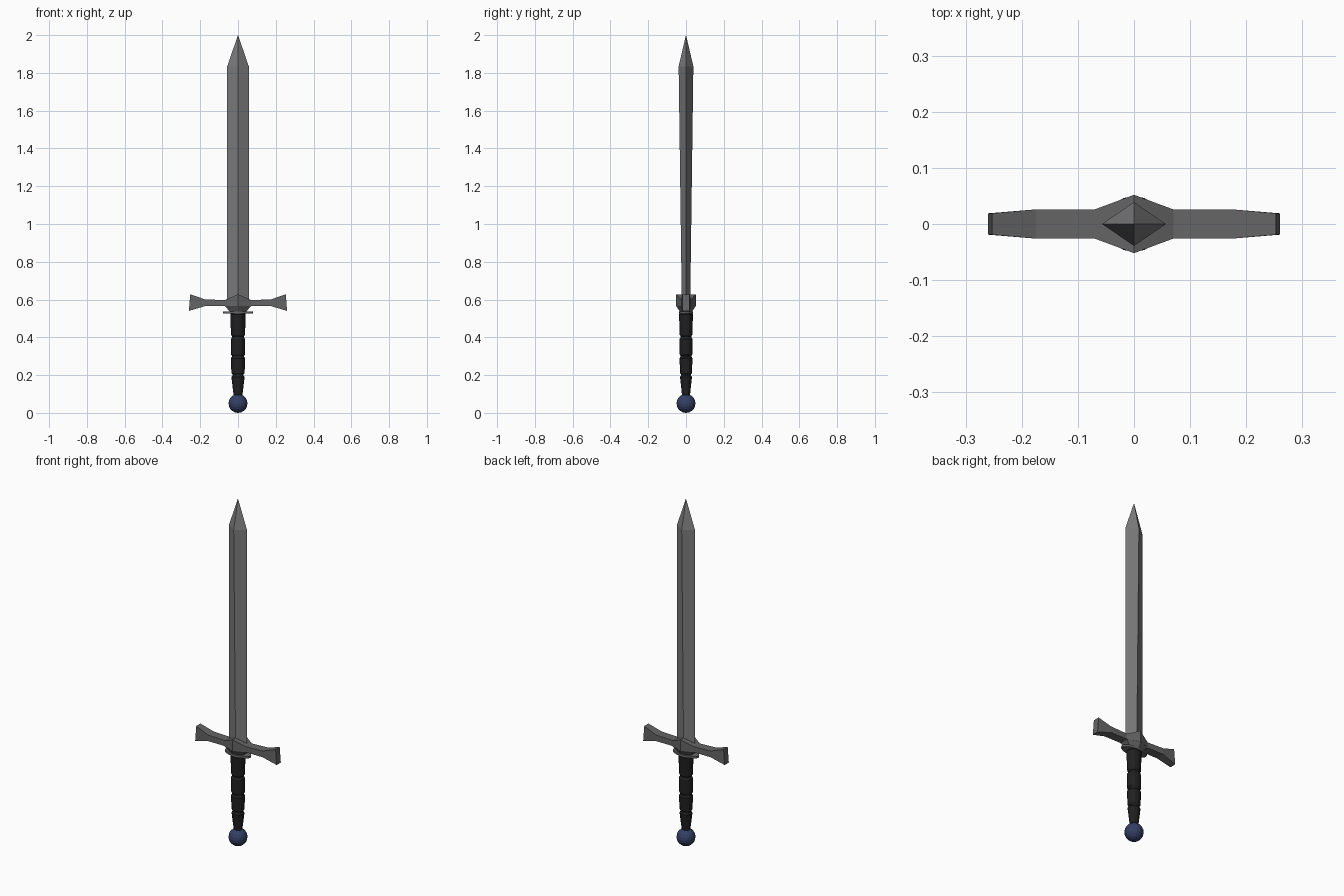
import bpy, bmesh, math

if "Cube" in bpy.data.objects:
    bpy.data.objects.remove(bpy.data.objects["Cube"])


def material(name, rgb):
    m = bpy.data.materials.new(name)
    m.diffuse_color = (*rgb, 1)
    m.use_nodes = True
    m.node_tree.nodes["Principled BSDF"].inputs["Base Color"].default_value = m.diffuse_color
    return m


def loft(name, rings, mat):
    """Skin a list of equal-length point rings and cap both ends."""
    bm = bmesh.new()
    vs = [[bm.verts.new(p) for p in r] for r in rings]
    n = len(rings[0])
    for a, b in zip(vs, vs[1:]):
        for i in range(n):
            j = (i + 1) % n
            bm.faces.new((a[i], a[j], b[j], b[i]))
    bm.faces.new(vs[0][::-1])
    bm.faces.new(vs[-1])
    bmesh.ops.remove_doubles(bm, verts=bm.verts, dist=1e-5)
    bmesh.ops.recalc_face_normals(bm, faces=bm.faces)
    me = bpy.data.meshes.new(name)
    bm.to_mesh(me)
    bm.free()
    me.materials.append(mat)
    ob = bpy.data.objects.new(name, me)
    bpy.context.collection.objects.link(ob)
    return ob


def ellipse(rx, ry, z, n):
    return [(rx * math.cos(2 * math.pi * i / n), ry * math.sin(2 * math.pi * i / n), z)
            for i in range(n)]


steel = material("blade steel", (0.20, 0.20, 0.20))
iron = material("guard iron", (0.13, 0.13, 0.13))
leather = material("black leather", (0.014, 0.014, 0.014))
blue = material("navy pommel", (0.035, 0.05, 0.13))

# Blade: diamond section thickening towards the point
loft("blade", [ellipse(w, t, z, 4) for w, t, z in
               [(0.057, 0.022, 0.56), (0.057, 0.039, 1.835), (0.0004, 0.0003, 2.0)]], steel)

# Crossguard: rectangular sections along x (x top, x bottom, half depth, z low, z high)
half = [(0, 0, 0.052, 0.565, 0.628), (0.07, 0.07, 0.026, 0.565, 0.597),
        (0.175, 0.175, 0.026, 0.565, 0.601), (0.253, 0.26, 0.019, 0.54, 0.628)]
stations = [(-a, -b, y, l, h) for a, b, y, l, h in half[:0:-1]] + half
loft("crossguard", [[(a, -y, h), (a, y, h), (b, y, l), (b, -y, l)]
                    for a, b, y, l, h in stations], iron)


# Guard collar: six-sided taper under the guard centre
def hexagon(x, y, z):
    return [(x, -y / 2, z), (x, y / 2, z), (0, y, z),
            (-x, y / 2, z), (-x, -y / 2, z), (0, -y, z)]


loft("guard_collar", [hexagon(0.07, 0.052, 0.566), hexagon(0.042, 0.032, 0.535)], iron)

# Oval plate between guard and grip
loft("guard_plate", [ellipse(0.08, 0.036, z, 16) for z in (0.526, 0.538)], iron)

# Grip: swelling bands separated by grooves
bands = [(0.53, 0.405, 0.041, 0.037), (0.40, 0.302, 0.038, 0.038),
         (0.297, 0.203, 0.038, 0.035), (0.198, 0.09, 0.035, 0.024)]
rings = []
for top, bottom, r1, r2 in bands:
    for z, r in ((top, r1 - 0.006), (top - 0.008, r1), (bottom + 0.008, r2), (bottom, r2 - 0.006)):
        rings.append(ellipse(r, r * 0.9, z, 12))
loft("grip", rings, leather)

# Pommel ball
bpy.ops.mesh.primitive_uv_sphere_add(segments=16, ring_count=10, radius=0.05, location=(0, 0, 0.05))
pommel = bpy.context.object
pommel.name = "pommel"
pommel.data.materials.append(blue)
